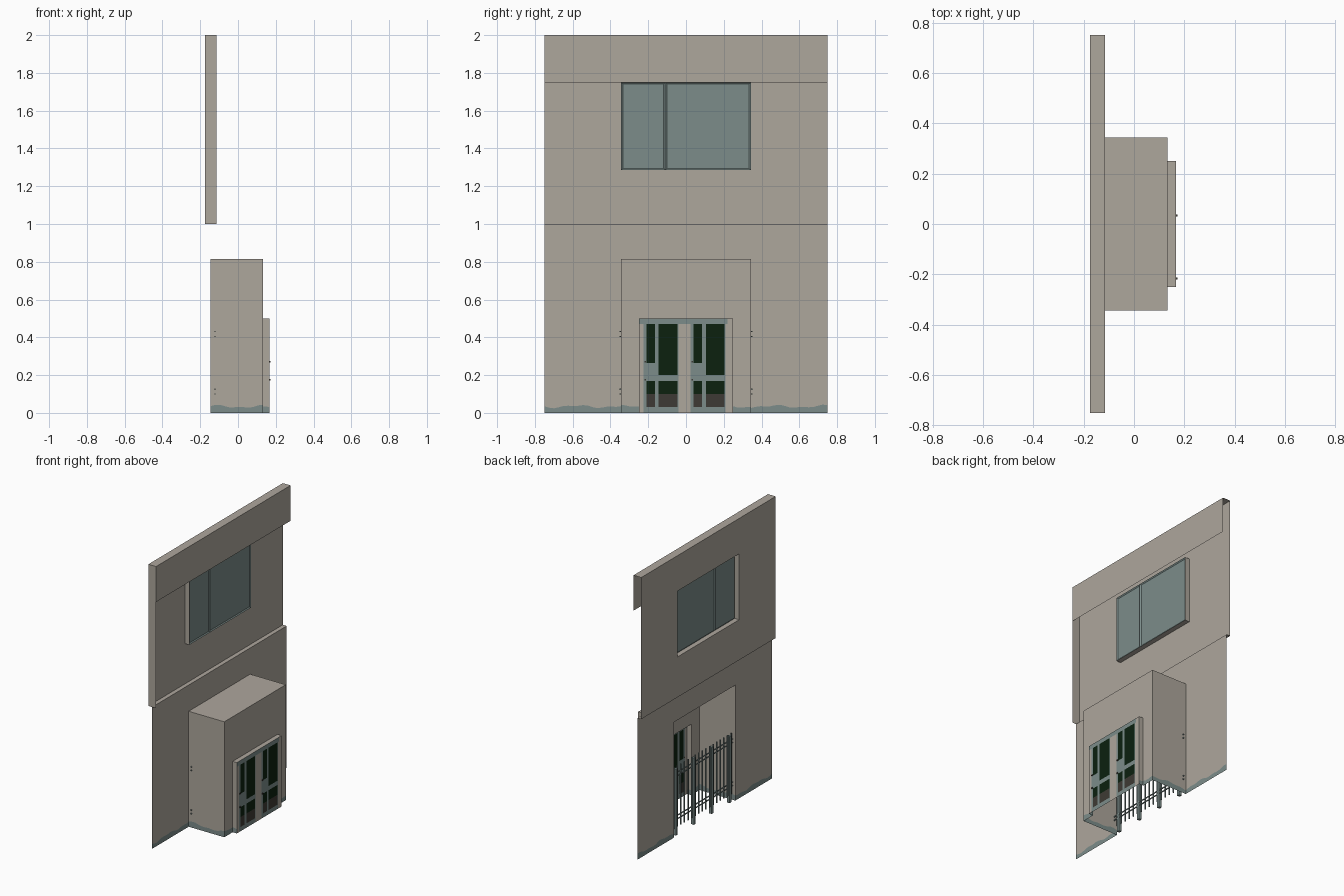
import bpy, bmesh, math
from mathutils import Vector, Matrix

if "Cube" in bpy.data.objects:
    bpy.data.objects.remove(bpy.data.objects["Cube"])

# ---- flat colours
def material(name, rgb):
    m = bpy.data.materials.new(name)
    m.diffuse_color = (*rgb, 1)
    m.use_nodes = True
    m.node_tree.nodes["Principled BSDF"].inputs["Base Color"].default_value = m.diffuse_color
    return m

MATS = [material("beige_plaster", (0.42, 0.385, 0.335)),
        material("grey_teal", (0.20, 0.265, 0.255)),
        material("dark_green", (0.0035, 0.015, 0.0045)),
        material("dark_brown", (0.048, 0.042, 0.035))]
BEIGE, TEAL, GREEN, BROWN = range(4)

# ---- main sizes
LOW_X, UP_X, CAP_X = -0.145, -0.175, -0.115      # wall planes
PORCH_X, DOOR_X, WIN_X = 0.133, 0.166, -0.14
HALF, PORCH_Y, DOOR_Y = 0.75, 0.343, 0.25
PORCH_Z, DOOR_Z = 0.815, 0.5
WIN_Z0, WIN_Z1 = 1.285, 1.75

def quad(bm, pts, mat=BEIGE):
    f = bm.faces.new([bm.verts.new(p) for p in pts])
    f.material_index = mat
    return f

def facing_x(bm, x, y0, y1, z0, z1, mat=BEIGE):
    return quad(bm, [(x, y0, z0), (x, y1, z0), (x, y1, z1), (x, y0, z1)], mat)

def facing_z(bm, x0, x1, y0, y1, z, up=True):
    pts = [(x0, y0, z), (x1, y0, z), (x1, y1, z), (x0, y1, z)]
    return quad(bm, pts if up else pts[::-1])

def facing_y(bm, x0, x1, y, z0, z1, sign):
    pts = [(x0, y, z0), (x1, y, z0), (x1, y, z1), (x0, y, z1)]
    return quad(bm, pts if sign < 0 else pts[::-1])

def box(bm, c, s, mat=TEAL):
    r = bmesh.ops.create_cube(bm, size=1, matrix=Matrix.Translation(c) @ Matrix.Diagonal((*s, 1)))
    for f in {f for v in r["verts"] for f in v.link_faces}:
        f.material_index = mat

def finish(bm, name):
    bmesh.ops.remove_doubles(bm, verts=bm.verts, dist=1e-5)
    me = bpy.data.meshes.new(name)
    bm.to_mesh(me)
    bm.free()
    for m in MATS:
        me.materials.append(m)
    ob = bpy.data.objects.new(name, me)
    bpy.context.collection.objects.link(ob)
    return ob

def stained_wall(bm, a, b, top):
    """Upright wall from plan point a to b, with a wavy teal stain at its foot."""
    a, b = Vector(a), Vector(b)
    n = max(2, round((b - a).length / 0.025))
    def pt(i, z):
        p = a.lerp(b, i / n)
        return (p.x, p.y, z)
    def wave(i):
        p = a.lerp(b, i / n)
        s = p.x + p.y
        return 0.034 + 0.006 * math.sin(24 * s) + 0.004 * math.sin(55 * s + 1)
    for i in range(n):
        h0, h1 = wave(i), wave(i + 1)
        quad(bm, [pt(i, 0), pt(i + 1, 0), pt(i + 1, h1), pt(i, h0)], TEAL)
        quad(bm, [pt(i, h0), pt(i + 1, h1), pt(i + 1, top), pt(i, top)])

def stained_pair(bm, a, b, top):
    stained_wall(bm, a, b, top)
    stained_wall(bm, (b[0], -b[1]), (a[0], -a[1]), top)

# ---- lower wall, open behind the porch, with the ledge on top
bm = bmesh.new()
stained_pair(bm, (LOW_X, -HALF), (LOW_X, -PORCH_Y), 1)
facing_x(bm, LOW_X, -PORCH_Y, PORCH_Y, PORCH_Z, 1)
facing_z(bm, UP_X, LOW_X, -HALF, HALF, 1)
finish(bm, "lower_wall")

# ---- porch block
bm = bmesh.new()
stained_pair(bm, (LOW_X, -PORCH_Y), (PORCH_X, -PORCH_Y), PORCH_Z)
stained_pair(bm, (PORCH_X, -PORCH_Y), (PORCH_X, -DOOR_Y), PORCH_Z)
facing_x(bm, PORCH_X, -DOOR_Y, DOOR_Y, DOOR_Z, PORCH_Z)
facing_z(bm, LOW_X, PORCH_X, -PORCH_Y, PORCH_Y, PORCH_Z)
finish(bm, "porch")

# ---- door surround
bm = bmesh.new()
stained_pair(bm, (PORCH_X, -DOOR_Y), (DOOR_X, -DOOR_Y), DOOR_Z)
facing_z(bm, PORCH_X, DOOR_X, -DOOR_Y, DOOR_Y, DOOR_Z)
finish(bm, "door_surround")

# ---- double door: grid of faces coloured by position
def door_colour(y, z):
    if z > 0.47:
        return TEAL if y < 0.22 else BEIGE
    u = y if y < 0 else y - 0.25
    if not -0.225 < u < -0.04:
        return BEIGE
    narrow, wide = -0.21 < u < -0.165, -0.145 < u < -0.045
    if (narrow or wide) and 0.03 < z < 0.17:
        return BROWN if z < 0.1 else GREEN
    if (wide and z > 0.2) or (narrow and z > 0.265):
        return GREEN
    return TEAL

bm = bmesh.new()
leaf = [-0.225, -0.21, -0.165, -0.145, -0.045, -0.04]
ys = [-DOOR_Y] + leaf + [y + 0.25 for y in leaf] + [0.22, DOOR_Y]
zs = [0, 0.03, 0.1, 0.17, 0.2, 0.265, 0.47, DOOR_Z]
for y0, y1 in zip(ys, ys[1:]):
    for z0, z1 in zip(zs, zs[1:]):
        facing_x(bm, DOOR_X, y0, y1, z0, z1, door_colour((y0 + y1) / 2, (z0 + z1) / 2))
finish(bm, "double_door")

# ---- door handles
bm = bmesh.new()
for y in (-0.217, 0.033):
    for z in (0.175, 0.27):
        box(bm, (DOOR_X + 0.002, y, z), (0.008, 0.008, 0.008), BROWN)
finish(bm, "door_handles")

# ---- upper wall around the window opening, with one side fin
bm = bmesh.new()
facing_x(bm, UP_X, -HALF, HALF, 1, WIN_Z0)
facing_x(bm, UP_X, -HALF, -PORCH_Y, WIN_Z0, WIN_Z1)
facing_x(bm, UP_X, PORCH_Y, HALF, WIN_Z0, WIN_Z1)
facing_x(bm, UP_X, -HALF, HALF, WIN_Z1, 2)
facing_y(bm, UP_X, CAP_X, -HALF, 1, 2, -1)
finish(bm, "upper_wall")

# ---- parapet overhang
bm = bmesh.new()
facing_x(bm, CAP_X, -HALF, HALF, 1.75, 2)
facing_z(bm, UP_X, CAP_X, -HALF, HALF, 2)
finish(bm, "parapet")

# ---- window casing projecting from the wall
bm = bmesh.new()
for s in (-1, 1):
    facing_y(bm, UP_X, WIN_X, s * PORCH_Y, WIN_Z0, WIN_Z1, s)
facing_z(bm, UP_X, WIN_X, -PORCH_Y, PORCH_Y, WIN_Z0, False)
facing_z(bm, UP_X, WIN_X, -PORCH_Y, PORCH_Y, WIN_Z1)
finish(bm, "window_casing")

# ---- window panes, glass inset in each frame
bm = bmesh.new()
panes = [facing_x(bm, WIN_X, y0, y1, WIN_Z0, WIN_Z1, TEAL)
         for y0, y1 in ((-PORCH_Y, -0.11), (-0.11, PORCH_Y))]
bm.normal_update()
bmesh.ops.inset_individual(bm, faces=panes, thickness=0.012, depth=-0.006)
finish(bm, "window")

# ---- railing behind the porch
bm = bmesh.new()
FX = -0.128
for y in (-0.3, -0.1, 0.1, 0.3):
    box(bm, (FX, y, 0.235), (0.02, 0.02, 0.47))
for i in range(17):
    box(bm, (FX, -0.32 + 0.04 * i, 0.265), (0.007, 0.007, 0.43))
for z in (0.1, 0.125, 0.405, 0.43):
    box(bm, (FX + 0.006, 0, z), (0.006, 0.704, 0.006))
finish(bm, "railing")
